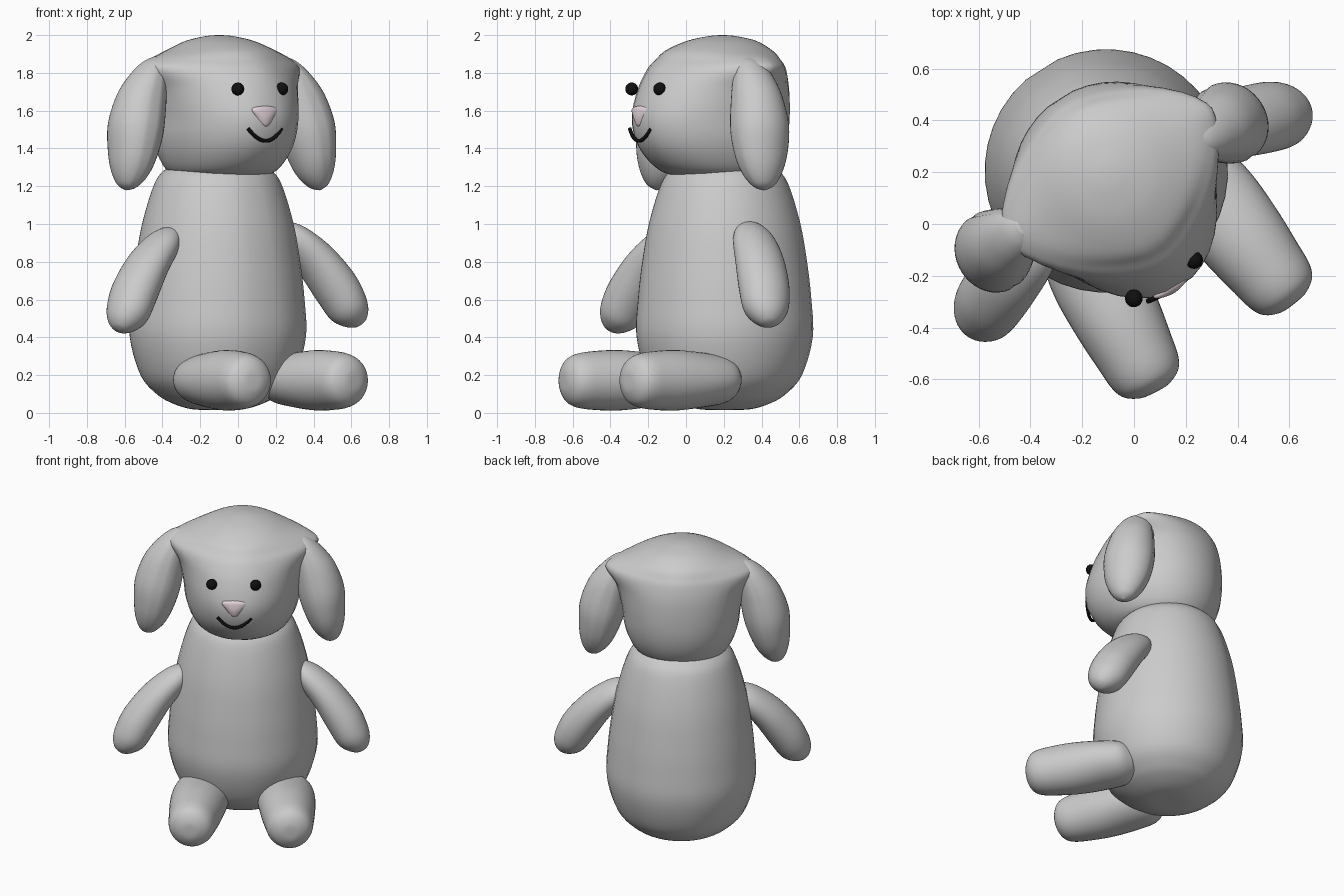
import bpy, bmesh, math
from mathutils import Matrix, Vector

if "Cube" in bpy.data.objects:
    bpy.data.objects.remove(bpy.data.objects["Cube"])

# The toy is built facing -y, then turned towards the right
WORLD = Matrix.Rotation(math.radians(32.5), 4, 'Z') @ Matrix.Translation((0.02, 0, 0))
SEG, SUB = 40, 5


def material(name, rgb):
    m = bpy.data.materials.new(name)
    m.diffuse_color = (*rgb, 1)
    m.use_nodes = True
    m.node_tree.nodes["Principled BSDF"].inputs["Base Color"].default_value = m.diffuse_color
    return m


BLACK = material("black", (0.005, 0.005, 0.005))
PINK = material("pink", (0.8, 0.68, 0.73))


def spline(rows):
    """Smooth interpolation through the given rows."""
    pts = [rows[0]] + rows + [rows[-1]]
    out = []
    for i in range(1, len(pts) - 2):
        p0, p1, p2, p3 = pts[i - 1:i + 3]
        for k in range(SUB):
            t = k / SUB
            out.append([0.5 * (2 * b + (c - a) * t + (2 * a - 5 * b + 4 * c - d) * t * t
                               + (3 * b - a - 3 * c + d) * t ** 3)
                        for a, b, c, d in zip(p0, p1, p2, p3)])
    return out + [list(rows[-1])]


def finish(name, bm, mat=None):
    bmesh.ops.transform(bm, matrix=WORLD, verts=bm.verts)
    bmesh.ops.recalc_face_normals(bm, faces=bm.faces)
    for f in bm.faces:
        f.smooth = True
    me = bpy.data.meshes.new(name)
    bm.to_mesh(me)
    bm.free()
    ob = bpy.data.objects.new(name, me)
    bpy.context.collection.objects.link(ob)
    if mat:
        me.materials.append(mat)
    return ob


def power(v, e):
    return math.copysign(abs(v) ** e, v) if abs(v) > 1e-6 else 0.0


def loft(name, rows, frame, side=1, seam=1.0, mat=None):
    """Rows: z, half width, front depth, back depth, [squareness exponent, sideways shift]."""
    bm = bmesh.new()
    rings = []
    rows = [tuple(r) + (1.0, 0.0)[len(r) - 4:] for r in rows]
    for z, a, f, b, e, cx in spline(rows):
        ring = []
        for i in range(SEG):
            t = 2 * math.pi * i / SEG
            y = power(math.sin(t), e) * (b if math.sin(t) > 0 else f)
            k = seam if i in (SEG // 4, 3 * SEG // 4) else 1
            p = frame @ Vector((cx + a * power(math.cos(t), e), y * k, z))
            p.x *= side
            ring.append(bm.verts.new(p))
        rings.append(ring)
    for r, q in zip(rings, rings[1:]):
        for i in range(SEG):
            j = (i + 1) % SEG
            bm.faces.new((r[i], r[j], q[j], q[i]))
    bm.faces.new(rings[0])
    bm.faces.new(rings[-1])
    return finish(name, bm, mat)


def aim(start, end, ref):
    """Frame at start with z towards end and y close to ref."""
    z = (Vector(end) - Vector(start)).normalized()
    y = (Vector(ref) - z * Vector(ref).dot(z)).normalized()
    m = Matrix((y.cross(z), y, z)).transposed().to_4x4()
    return Matrix.Translation(start) @ m


# Pear-shaped body
profile = [(0.015, .03), (0.02, .14), (0.05, .24), (0.1, .325), (0.2, .41), (0.4, .467), (0.6, .46),
           (0.8, .437), (1.0, .402), (1.2, .342), (1.28, .29), (1.34, .2)]
loft("body", [(z, r, r, r) for z, r in profile],
     Matrix.Translation((0.0, 0.23, 0)), seam=0.988)

# Head, flaring out to the ear corners
loft("head", [(1.24, .20, .20, .20), (1.28, .28, .34, .26), (1.36, .33, .44, .31),
              (1.46, .36, .50, .34), (1.58, .375, .515, .35), (1.72, .41, .475, .345, 1.1),
              (1.82, .475, .42, .325, 1.3), (1.87, .43, .37, .30, 1.3), (1.92, .30, .31, .26, 1.1),
              (1.97, .175, .19, .18), (1.995, .07, .07, .07), (2.0, .005, .005, .005)],
     Matrix.Translation((0, 0.215, 0)), seam=0.99)

for side, tag in ((-1, "left"), (1, "right")):
    # Floppy ears, arched outwards
    ear = [(-.04, .02, .03, .03), (0, .06, .075, .02), (.08, .095, .11, 0), (.2, .13, .14, -.015),
           (.36, .145, .16, -.015), (.5, .125, .145, -.005), (.6, .095, .11, 0),
           (.67, .05, .06, 0), (.695, .005, .005, 0)]
    ex, ey = (-.035, -.035) if side > 0 else (0, .035)
    loft(tag + "_ear", [(z, a, b, b, 1, cx) for z, a, b, cx in ear],
         aim((.425 + ex, .185 + ey, 1.85), (.61 + ex, .15 + ey, 1.165), (0, 1, 0)), side, 0.97)

    # Arms
    arm = [(-.07, .015, .02, .02), (-.05, .05, .07, .015), (.04, .085, .115, 0), (.2, .105, .135, -.02),
           (.38, .118, .138, -.015), (.5, .11, .125, 0), (.57, .08, .09, 0), (.61, .04, .045, 0),
           (.62, .005, .005, 0)]
    dz, dy = (-.03, -.01) if side < 0 else (0, .01)
    loft(tag + "_arm", [(z, a, b, b, 1, cx) for z, a, b, cx in arm],
         aim((.40, .14 + dy, .95 + dz), (.70, .035 + dy, .56 + dz), (0, 1, 0)), side)

    # Legs with blunt feet
    leg = [(-.12, .09, .08), (-.05, .16, .125), (.08, .18, .145), (.25, .172, .16), (.4, .155, .155),
           (.49, .142, .142), (.54, .115, .115), (.57, .06, .06), (.575, .005, .005)]
    dx = .018 * side
    loft(tag + "_leg", [(z, a, b, b) for z, a, b in leg],
         aim((.262 + dx, -.02, .175), (.315 + dx, -.57, .17), (0, 0, 1)), side)

    # Eyes
    bm = bmesh.new()
    bmesh.ops.create_uvsphere(bm, u_segments=24, v_segments=16, radius=0.034,
                              matrix=Matrix.Translation((-.037 + side * .138, -.242, 1.715)))
    finish(tag + "_eye", bm, BLACK)

# Nose, a soft triangle
loft("nose", [(1.52, .008, .012, .02), (1.535, .03, .022, .03), (1.57, .055, .028, .04),
              (1.605, .078, .024, .05), (1.622, .065, .018, .05), (1.63, .02, .008, .03)],
     Matrix.Translation((-.03, -.28, -.005)), mat=PINK)

# Smiling mouth
cu = bpy.data.curves.new("mouth", 'CURVE')
cu.dimensions = '3D'
cu.bevel_depth = 0.01
cu.bevel_resolution = 3
cu.use_fill_caps = True
sp = cu.splines.new('POLY')
N = 16
sp.points.add(N)
for i in range(N + 1):
    u = 2 * i / N - 1
    p = WORLD @ Vector((-.03 + .105 * u, -.29 + .01 * u * u, 1.44 + .065 * u * u))
    sp.points[i].co = (*p, 1)
mouth = bpy.data.objects.new("mouth", cu)
bpy.context.collection.objects.link(mouth)
cu.materials.append(BLACK)
